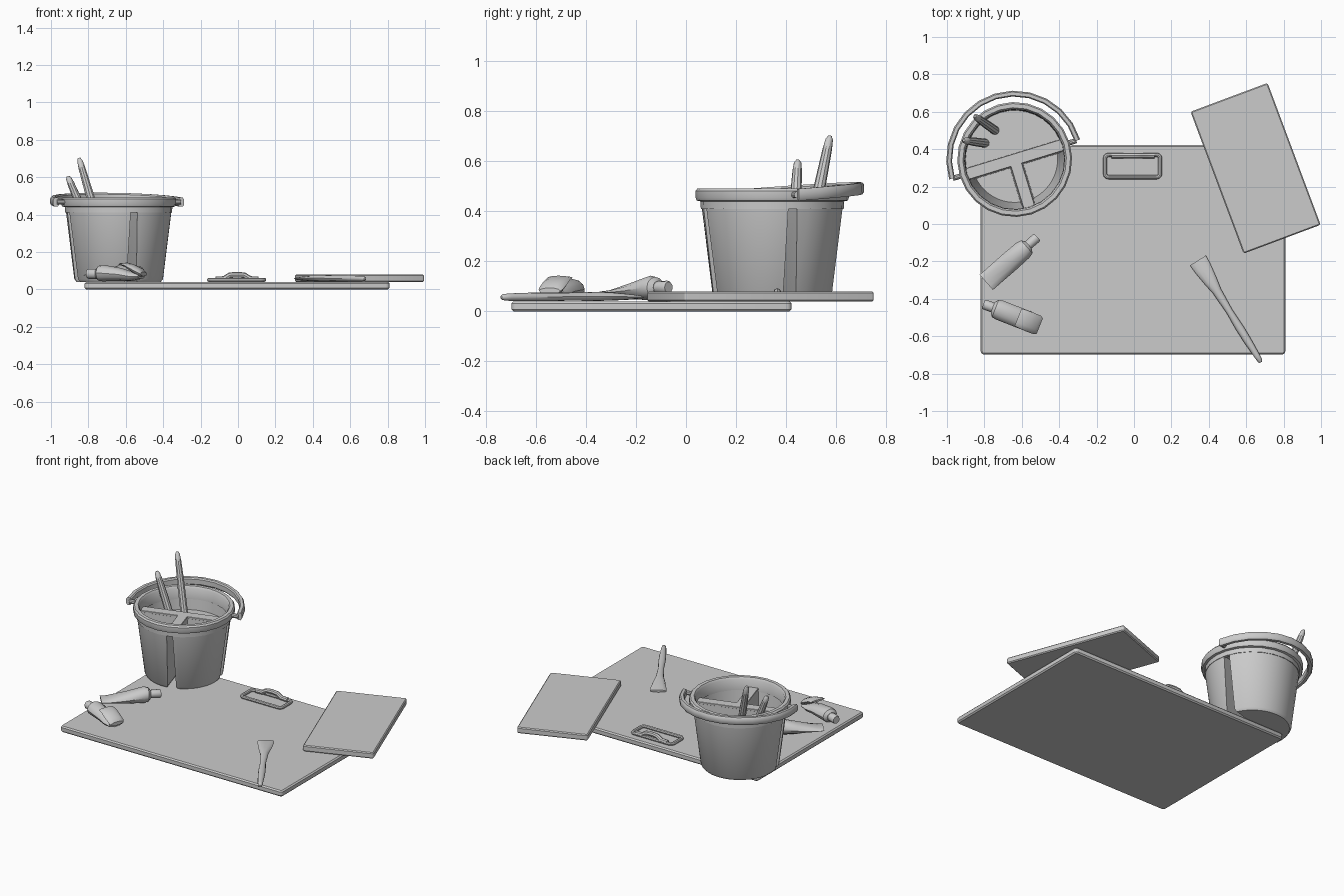
import bpy, bmesh, math
from mathutils import Vector, Matrix

if "Cube" in bpy.data.objects:
    bpy.data.objects.remove(bpy.data.objects["Cube"])

grey = bpy.data.materials.new("plain grey")
grey.diffuse_color = (0.6, 0.6, 0.6, 1)
grey.use_nodes = True
grey.node_tree.nodes["Principled BSDF"].inputs["Base Color"].default_value = grey.diffuse_color


def finish(ob, smooth=35):
    """Material and smooth shading with sharp edges kept."""
    ob.data.materials.append(grey)
    bpy.ops.object.select_all(action='DESELECT')
    ob.select_set(True)
    bpy.context.view_layer.objects.active = ob
    bpy.ops.object.shade_smooth_by_angle(angle=math.radians(smooth))
    return ob


def loft(name, rings, close=False, matrix=None):
    """Skin equal-length rings; cap the ends, or join last to first."""
    bm = bmesh.new()
    vs = [[bm.verts.new(p) for p in r] for r in rings]
    n = len(vs[0])
    pairs = list(zip(vs, vs[1:])) + ([(vs[-1], vs[0])] if close else [])
    for a, b in pairs:
        for i in range(n):
            j = (i + 1) % n
            bm.faces.new((a[i], a[j], b[j], b[i]))
    if not close:
        bm.faces.new(vs[0][::-1])
        bm.faces.new(vs[-1])
    bmesh.ops.recalc_face_normals(bm, faces=bm.faces)
    me = bpy.data.meshes.new(name)
    bm.to_mesh(me)
    bm.free()
    ob = bpy.data.objects.new(name, me)
    bpy.context.collection.objects.link(ob)
    if matrix:
        ob.matrix_world = matrix
    return finish(ob)


def slab(name, sx, sy, z0, z1, loc, turn=0, radius=0.02, bevel=0.008):
    """Flat panel with rounded corners and softened edges."""
    def ring(z, inset):
        pts = []
        for cx, cy, a0 in ((1, 1, 0), (-1, 1, 90), (-1, -1, 180), (1, -1, 270)):
            for k in range(4):
                a = math.radians(a0 + 30 * k)
                r = radius - inset
                pts.append((cx * (sx / 2 - radius) + r * math.cos(a),
                            cy * (sy / 2 - radius) + r * math.sin(a), z))
        return pts
    m = Matrix.Translation((loc[0], loc[1], 0)) @ Matrix.Rotation(math.radians(turn), 4, 'Z')
    return loft(name, [ring(z0, bevel), ring(z0 + bevel, 0), ring(z1 - bevel, 0), ring(z1, bevel)], matrix=m)


def flat_loft(name, start, end, stations, n=12):
    """Elliptical sections (distance, half width, half height, centre z) on a ground line."""
    s, e = Vector((*start, 0)), Vector((*end, 0))
    d = (e - s).normalized()
    side = Vector((-d.y, d.x, 0))
    rings = []
    for t, w, h, z in stations:
        c = s + d * t + Vector((0, 0, z))
        rings.append([c + side * w * math.cos(2 * math.pi * i / n)
                      + Vector((0, 0, h * math.sin(2 * math.pi * i / n))) for i in range(n)])
    return loft(name, rings)


def rod(name, a, b, profile, n=10):
    """Round rod; profile holds (fraction along, radius)."""
    a, b = Vector(a), Vector(b)
    q = (b - a).to_track_quat('Z', 'Y')
    return loft(name, [[a.lerp(b, f) + q @ Vector((r * math.cos(2 * math.pi * i / n),
                r * math.sin(2 * math.pi * i / n), 0)) for i in range(n)] for f, r in profile])


# Ground board and the small tilted panel resting on it
slab("board", 1.63, 1.12, 0, 0.04, (-0.005, -0.138))
slab("canvas_panel", 0.44, 0.81, 0.04, 0.08, (0.65, 0.298), 20.5, 0.012, 0.006)

# Bucket: three cups with gaps between them, all in a turned local frame
BUCKET = Matrix.Translation((-0.638, 0.345, 0)) @ Matrix.Rotation(math.radians(17), 4, 'Z')


def cup_outline(kind, r, g, z, n=16):
    a = math.asin(g / r)
    a0, a1 = {'half': (a, math.pi - a), 'left': (math.pi + a, 1.5 * math.pi - a),
              'right': (1.5 * math.pi + a, 2 * math.pi - a)}[kind]
    pts = [(r * math.cos(a0 + (a1 - a0) * i / n), r * math.sin(a0 + (a1 - a0) * i / n), z)
           for i in range(n + 1)]
    pts.append({'half': (0, g, z), 'left': (-g, -g, z), 'right': (g, -g, z)}[kind])
    return pts


WALL = 0.012
for kind, floor in (('half', 0.34), ('left', 0.06), ('right', 0.06)):
    f = (0.42 - floor) / 0.38
    loft("bucket_cup_" + kind, [
        cup_outline(kind, 0.225, 0.035, 0.04),
        cup_outline(kind, 0.237, 0.027, 0.055),
        cup_outline(kind, 0.284, 0.018, 0.43),
        cup_outline(kind, 0.284 - WALL, 0.018 + WALL, 0.43),
        cup_outline(kind, 0.272 - 0.045 * f, 0.03 + 0.008 * f, floor)], matrix=BUCKET)

# Divider tops bridging the gaps
for name, sx, sy, x, y in (("divider_long", 0.55, 0.062, 0, 0), ("divider_short", 0.062, 0.26, 0, -0.145)):
    ob = slab(name, sx, sy, 0.418, 0.432, (0, 0), 0, 0.003, 0.002)
    ob.matrix_world = BUCKET @ Matrix.Translation((x, y, 0))

# Rim lathed around the bucket
RIM = [(0.265, 0.41), (0.286, 0.41), (0.287, 0.44), (0.302, 0.443), (0.307, 0.455),
       (0.307, 0.482), (0.299, 0.492), (0.277, 0.492), (0.268, 0.48)]
loft("bucket_rim", [[(r * math.cos(2 * math.pi * k / 24), r * math.sin(2 * math.pi * k / 24), z)
     for r, z in RIM] for k in range(24)], close=True, matrix=BUCKET)

# Carrying handle resting round the back of the rim
rings = []
for k in range(13):
    a = math.pi * k / 12
    lift = 0.027 * math.sin(a)
    rings.append([((0.35 + dr) * math.cos(a), (0.352 + dr) * math.sin(a), 0.466 + lift + dz)
                  for dr, dz in ((-0.015, -0.016), (-0.009, -0.024), (0.009, -0.024), (0.016, -0.014),
                                 (0.016, 0.014), (0.009, 0.024), (-0.009, 0.024), (-0.015, 0.016))])
loft("bucket_handle", rings, matrix=BUCKET)
for s, name in ((1, "handle_pivot_right"), (-1, "handle_pivot_left")):
    rod(name, BUCKET @ Vector((0.29 * s, 0, 0.466)), BUCKET @ Vector((0.345 * s, 0, 0.466)), ((0, 0.014), (1, 0.014)))

# Two brushes standing in the bucket
STICK = ((0, 0.024), (0.5, 0.023), (0.85, 0.019), (0.96, 0.015), (1, 0.007))
rod("standing_brush_tall", (-0.742, 0.5, 0.33), (-0.85, 0.576, 0.702), STICK)
rod("standing_brush_short", (-0.795, 0.432, 0.33), (-0.91, 0.447, 0.605), STICK)

# Brush lying on the board: wide flat bristles, then a thin handle
flat_loft("lying_brush", (0.342, -0.195), (0.678, -0.738), (
    (0, 0.05, 0.008, 0.057), (0.05, 0.047, 0.012, 0.058), (0.13, 0.036, 0.017, 0.06),
    (0.19, 0.025, 0.018, 0.06), (0.32, 0.018, 0.016, 0.059), (0.42, 0.022, 0.017, 0.058),
    (0.5, 0.021, 0.017, 0.058), (0.6, 0.016, 0.015, 0.057), (0.632, 0.013, 0.012, 0.057), (0.64, 0.006, 0.006, 0.057)))

# Paint tube, crimped flat at one end
flat_loft("tube_body", (-0.79, -0.312), (-0.525, -0.08), (
    (0, 0.054, 0.007, 0.075), (0.04, 0.054, 0.012, 0.074), (0.16, 0.055, 0.034, 0.082),
    (0.26, 0.053, 0.049, 0.094), (0.288, 0.046, 0.043, 0.095), (0.302, 0.026, 0.026, 0.095)))
flat_loft("tube_cap", (-0.575, -0.122), (-0.52, -0.072), (
    (0, 0.024, 0.024, 0.096), (0.07, 0.027, 0.027, 0.096), (0.078, 0.022, 0.022, 0.096)))

# Second tube with its end folded back over itself
flat_loft("folded_tube_body", (-0.755, -0.446), (-0.52, -0.538), (
    (0, 0.03, 0.026, 0.085), (0.015, 0.05, 0.042, 0.086), (0.04, 0.054, 0.044, 0.087),
    (0.14, 0.054, 0.034, 0.08), (0.2, 0.054, 0.026, 0.07), (0.255, 0.052, 0.014, 0.07)))
flat_loft("folded_tube_end", (-0.62, -0.499), (-0.51, -0.543), (
    (0, 0.05, 0.006, 0.135), (0.03, 0.053, 0.013, 0.13), (0.07, 0.054, 0.022, 0.11),
    (0.11, 0.053, 0.023, 0.09), (0.125, 0.046, 0.012, 0.082)))
flat_loft("folded_tube_cap", (-0.805, -0.428), (-0.74, -0.452), (
    (0, 0.023, 0.023, 0.083), (0.008, 0.027, 0.027, 0.083), (0.065, 0.027, 0.027, 0.083)))


def wire(name, pts, depth, cyclic):
    cu = bpy.data.curves.new(name, 'CURVE')
    cu.dimensions = '3D'
    cu.bevel_depth, cu.bevel_resolution, cu.use_fill_caps = depth, 2, True
    sp = cu.splines.new('POLY')
    sp.points.add(len(pts) - 1)
    for p, c in zip(sp.points, pts):
        p.co = (*c, 1)
    sp.use_cyclic_u = cyclic
    ob = bpy.data.objects.new(name, cu)
    bpy.context.collection.objects.link(ob)
    bpy.context.view_layer.objects.active = ob
    ob.select_set(True)
    bpy.ops.object.convert(target='MESH')
    return finish(bpy.context.view_layer.objects.active)


# Board clip: flat wire loop and a raised grip
bpy.ops.object.select_all(action='DESELECT')
loop = []
for cx, cy, a0 in ((0.12, 0.35, 0), (-0.135, 0.35, 90), (-0.135, 0.27, 180), (0.12, 0.27, 270)):
    loop += [(cx + 0.02 * math.cos(math.radians(a0 + 30 * k)),
              cy + 0.02 * math.sin(math.radians(a0 + 30 * k)), 0.051) for k in range(4)]
wire("clip_loop", loop, 0.011, True)
bpy.ops.object.select_all(action='DESELECT')
wire("clip_grip", [(-0.12, 0.365, 0.054), (-0.075, 0.365, 0.056), (-0.045, 0.365, 0.075), (-0.02, 0.365, 0.078),
                   (0.01, 0.365, 0.078), (0.035, 0.365, 0.075), (0.065, 0.365, 0.056), (0.11, 0.365, 0.054)], 0.015, False)
